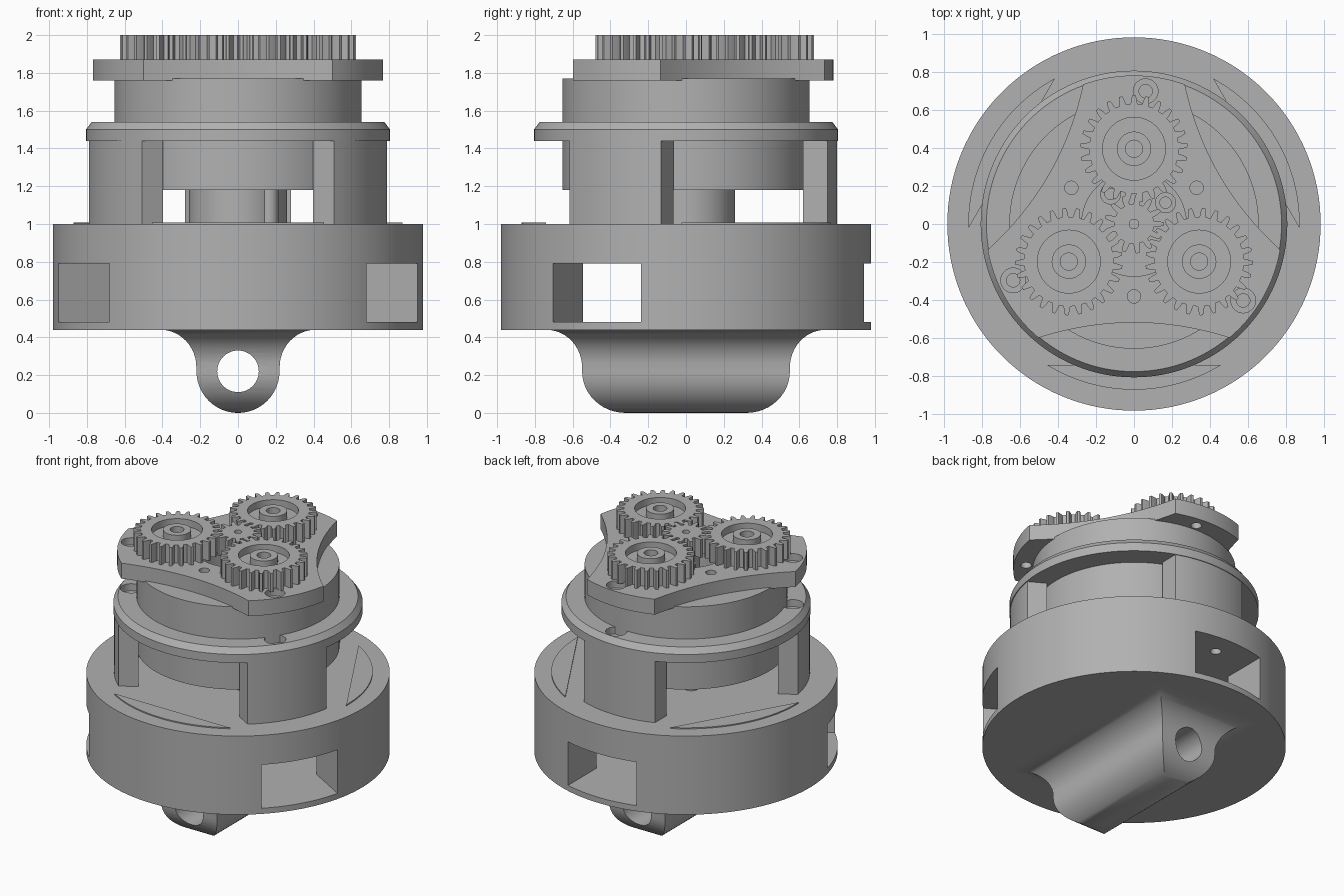
import bpy, bmesh
from math import sin, cos, asin, pi, radians, sqrt
from mathutils import Matrix

cube = bpy.data.objects.get("Cube")
if cube:
    bpy.data.objects.remove(cube, do_unlink=True)

grey = bpy.data.materials.new("plain_grey")
grey.use_nodes = True
grey.diffuse_color = (0.44, 0.44, 0.44, 1)
grey.node_tree.nodes["Principled BSDF"].inputs["Base Color"].default_value = (0.44, 0.44, 0.44, 1)

ARMS = [radians(a) for a in (90, 210, 330)]
GAPS = [radians(a) for a in (30, 150, 270)]


def polar(r, a):
    return (r * cos(a), r * sin(a))


def make(name, rows, closed=False):
    """Skin a stack of point loops, capping both ends or closing the loop."""
    bm = bmesh.new()
    loops = [[bm.verts.new(p) for p in row] for row in rows]
    n = len(loops[0])
    pairs = list(zip(loops, loops[1:]))
    if closed:
        pairs.append((loops[-1], loops[0]))
    else:
        bm.faces.new(loops[0][::-1])
        bm.faces.new(loops[-1])
    for lo, hi in pairs:
        for i in range(n):
            j = (i + 1) % n
            bm.faces.new((lo[i], lo[j], hi[j], hi[i]))
    bmesh.ops.recalc_face_normals(bm, faces=bm.faces)
    mesh = bpy.data.meshes.new(name)
    bm.to_mesh(mesh)
    bm.free()
    mesh.materials.append(grey)
    obj = bpy.data.objects.new(name, mesh)
    bpy.context.collection.objects.link(obj)
    return obj


def prism(name, pts, z0, z1):
    return make(name, [[(x, y, z) for x, y in pts] for z in (z0, z1)])


def lathe(name, profile, at=(0, 0), closed=False, n=96):
    rows = []
    for r, z in profile:
        ring = [polar(r, 2 * pi * i / n) for i in range(n)]
        rows.append([(at[0] + x, at[1] + y, z) for x, y in ring])
    return make(name, rows, closed)


def cylinder(name, r, z0, z1, at=(0, 0), n=32):
    return lathe(name, [(r, z0), (r, z1)], at, n=n)


def arc(r, a0, a1, n=16):
    return [polar(r, a0 + (a1 - a0) * i / n) for i in range(n + 1)]


def turn(pts, a):
    return [(x * cos(a) - y * sin(a), x * sin(a) + y * cos(a)) for x, y in pts]


def cut(obj, cutters):
    bpy.context.view_layer.objects.active = obj
    for c in cutters:
        mod = obj.modifiers.new("cut", "BOOLEAN")
        mod.operation = "DIFFERENCE"
        mod.solver = "EXACT"
        mod.object = c
        bpy.ops.object.modifier_apply(modifier=mod.name)
        bpy.data.objects.remove(c, do_unlink=True)


# Base: drum with an inner cavity and three radial windows
base = lathe("base", [(0.98, 0.44), (0.98, 1.0)], n=128)
cutters = [cylinder("cavity_cutter", 0.68, 0.48, 0.79, n=96)]
box = [(0.4, -0.27), (1.1, -0.27), (1.1, 0.27), (0.4, 0.27)]
for a in ARMS:
    cutters.append(prism("window_cutter", turn(box, a), 0.48, 0.79))
    cutters.append(cylinder("ceiling_hole_cutter", 0.035, 0.7, 0.9, polar(0.82, a)))
cut(base, cutters)

# Thin crescent pads on the base
half = asin(0.455 / 0.87)
for a in GAPS:
    prism("base_pad", arc(0.87, a - half, a + half, 32), 0.99, 1.008)

# Hanging eye: rounded below, flaring into the base above
rows = []
sections = []
for i in range(13):
    t = pi / 2 * i / 12
    sections.append((max(0.22 * sin(t), 0.006), 0.32 + 0.23 * sin(t), 0.22 - 0.22 * cos(t)))
for i in range(1, 13):
    t = pi / 2 * i / 12
    flare = 0.19 * (1 - cos(t))
    sections.append((0.22 + flare, 0.55 + flare, 0.24 + 0.2 * sin(t)))
sections.append((0.41, 0.74, 0.45))
for a, b, z in sections:
    rows.append([(-a, -b, z), (a, -b, z), (a, b, z), (-a, b, z)])
eye = make("hanging_eye", rows)
bore = cylinder("eye_cutter", 0.11, -1, 1, n=48)
bore.data.transform(Matrix.Translation((0, 0, 0.22)) @ Matrix.Rotation(pi / 2, 4, "X"))
cut(eye, [bore])

# Pillars
outer, inner = asin(0.28 / 0.8), asin(0.28 / 0.68)
for a in ARMS:
    pts = arc(0.8, a - outer, a + outer) + arc(0.68, a + inner, a - inner)
    prism("pillar", pts, 0.99, 1.45)

# Centre shaft with two side pegs
cylinder("centre_shaft", 0.26, 0.99, 1.19, n=48)
for a in (-47, 133):
    cylinder("shaft_peg", 0.05, 0.99, 1.19, polar(0.24, radians(a)))

# Chamfered flange with screw pockets
SCREWS = [polar(0.7, a - radians(5)) for a in ARMS]
flange = lathe("flange", [(0.6, 1.44), (0.805, 1.44), (0.805, 1.5), (0.775, 1.54), (0.6, 1.54)],
               closed=True, n=128)
cut(flange, [cylinder("pocket_cutter", 0.07, 1.49, 1.6, p) for p in SCREWS])

# Drum with a central well
lathe("drum", [(0.1, 1.18), (0.655, 1.18), (0.655, 1.77), (0.275, 1.77), (0.275, 1.3), (0.1, 1.3)],
      closed=True)
cylinder("well_floor", 0.12, 1.19, 1.29)

# Three-armed gear plate with concave sides
pts = []
spread = radians(20)
for a in ARMS:
    pts += arc(0.78, a - spread, a + spread)
    g = a + pi / 3
    edge, width = 0.78 * cos(radians(40)), 0.78 * sin(radians(40))
    side = []
    for i in range(1, 16):
        s = -1 + i / 8
        side.append((edge - 0.08 * (1 - s * s), s * width))
    pts += turn(side, g)
plate = prism("gear_plate", pts, 1.76, 1.87)
cutters = [cylinder("centre_cutter", 0.275, 1.7, 1.9, n=64)]
cutters += [cylinder("hole_cutter", 0.035, 1.7, 1.9, polar(0.38, a)) for a in GAPS]
for p in SCREWS:
    cutters.append(cylinder("counterbore_cutter", 0.065, 1.82, 1.9, p))
    cutters.append(cylinder("screw_cutter", 0.035, 1.7, 1.9, p))
cut(plate, cutters)


def gear(name, at, teeth, root, tip, z0, z1, phase):
    mid = (root + tip) / 2
    tooth = [(-0.5, root), (-0.3, root), (-0.23, mid), (-0.12, tip),
             (0.12, tip), (0.23, mid), (0.3, root)]
    outline = []
    for k in range(teeth):
        for f, r in tooth:
            x, y = polar(r, phase + 2 * pi * (k + f) / teeth)
            outline.append((at[0] + x, at[1] + y))
    return prism(name, outline, z0, z1)


# Planet gears with recessed faces and raised hubs
for a in ARMS:
    c = polar(0.395, a)
    planet = gear("planet_gear", c, 25, 0.235, 0.282, 1.865, 2.0, a)
    ring = [(0.09, 1.95), (0.165, 1.95), (0.165, 2.1), (0.09, 2.1)]
    cut(planet, [lathe("recess_cutter", ring, c, closed=True, n=48),
                 cylinder("axle_cutter", 0.045, 1.9, 2.1, c)])

# Sun gear on its shaft
sun = gear("sun_gear", (0, 0), 13, 0.105, 0.155, 1.87, 2.0, 0)
cut(sun, [cylinder("sun_cutter", 0.025, 1.9, 2.1)])
cylinder("sun_shaft", 0.09, 1.25, 1.9)

# Small hollow pegs inside the well
for a, r in ((34, 0.2), (128, 0.2)):
    peg = [(0.03, 1.28), (0.055, 1.28), (0.055, 1.87), (0.03, 1.87)]
    lathe("well_peg", peg, polar(r, radians(a)), closed=True, n=32)

# Smooth shading with sharp edges kept
for obj in bpy.context.collection.objects:
    if obj.type == "MESH" and grey.name in obj.data.materials:
        bpy.ops.object.select_all(action="DESELECT")
        obj.select_set(True)
        bpy.context.view_layer.objects.active = obj
        bpy.ops.object.shade_smooth_by_angle(angle=radians(30))
